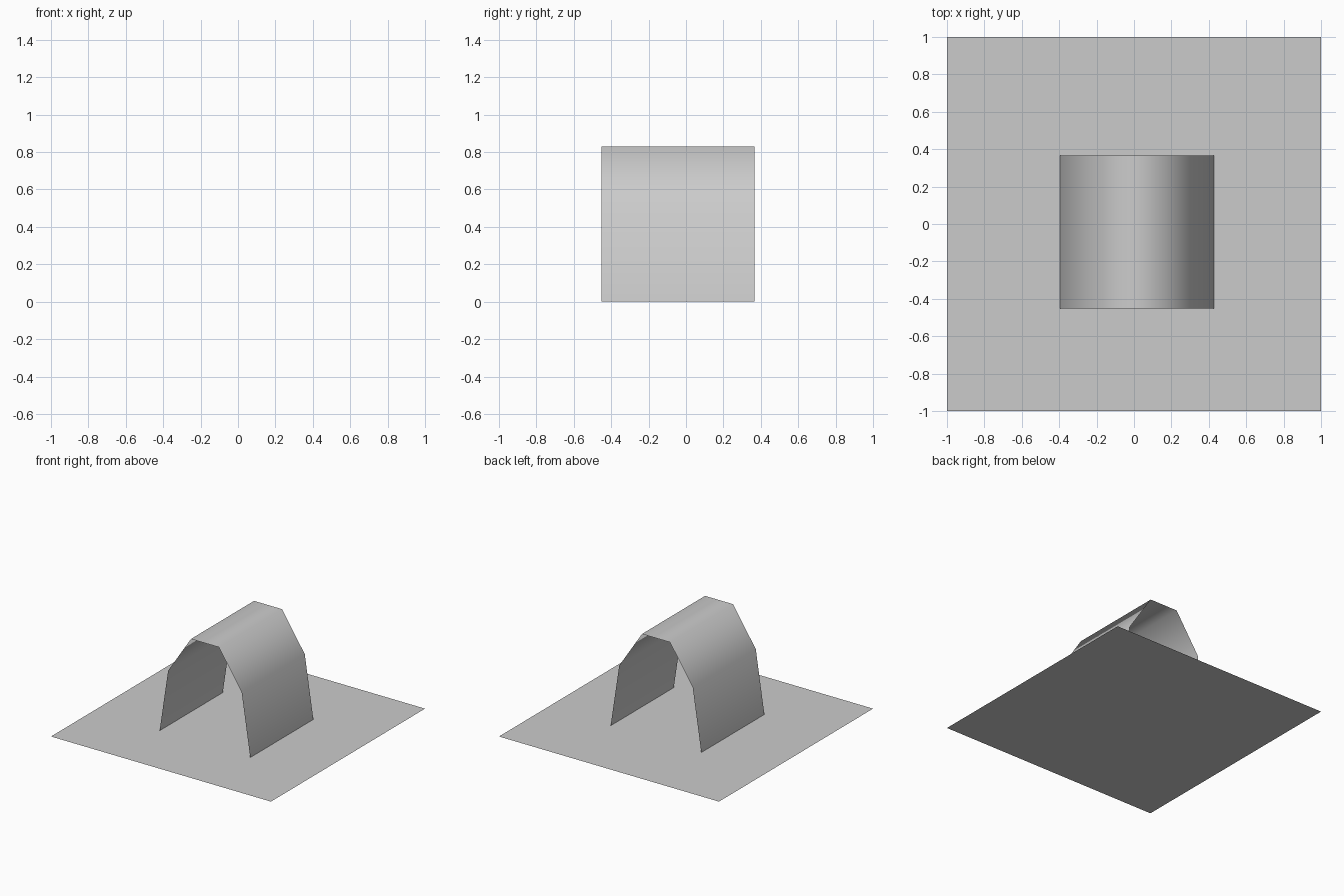
import bpy

if "Cube" in bpy.data.objects:
    bpy.data.objects.remove(bpy.data.objects["Cube"])

# Ground sheet
bpy.ops.mesh.primitive_plane_add(size=2, location=(0, 0, 0))
bpy.context.object.name = "ground_sheet"

# Arched tunnel shell: open profile in x/z swept along y
CENTRE_X = 0.016
Y_FRONT, Y_BACK = -0.452, 0.367
half = [(0.412, 0.0), (0.334, 0.515), (0.127, 0.83)]
profile = [(CENTRE_X - x, z) for x, z in half]
profile += [(CENTRE_X + x, z) for x, z in reversed(half)]
n = len(profile)
verts = [(x, y, z) for y in (Y_FRONT, Y_BACK) for x, z in profile]
faces = [(i, i + 1, n + i + 1, n + i) for i in range(n - 1)]

mesh = bpy.data.meshes.new("tunnel_shell")
mesh.from_pydata(verts, [], faces)
mesh.update()
shell = bpy.data.objects.new("tunnel_shell", mesh)
bpy.context.collection.objects.link(shell)

# Soft shading across the bends
for poly in mesh.polygons:
    poly.use_smooth = True
